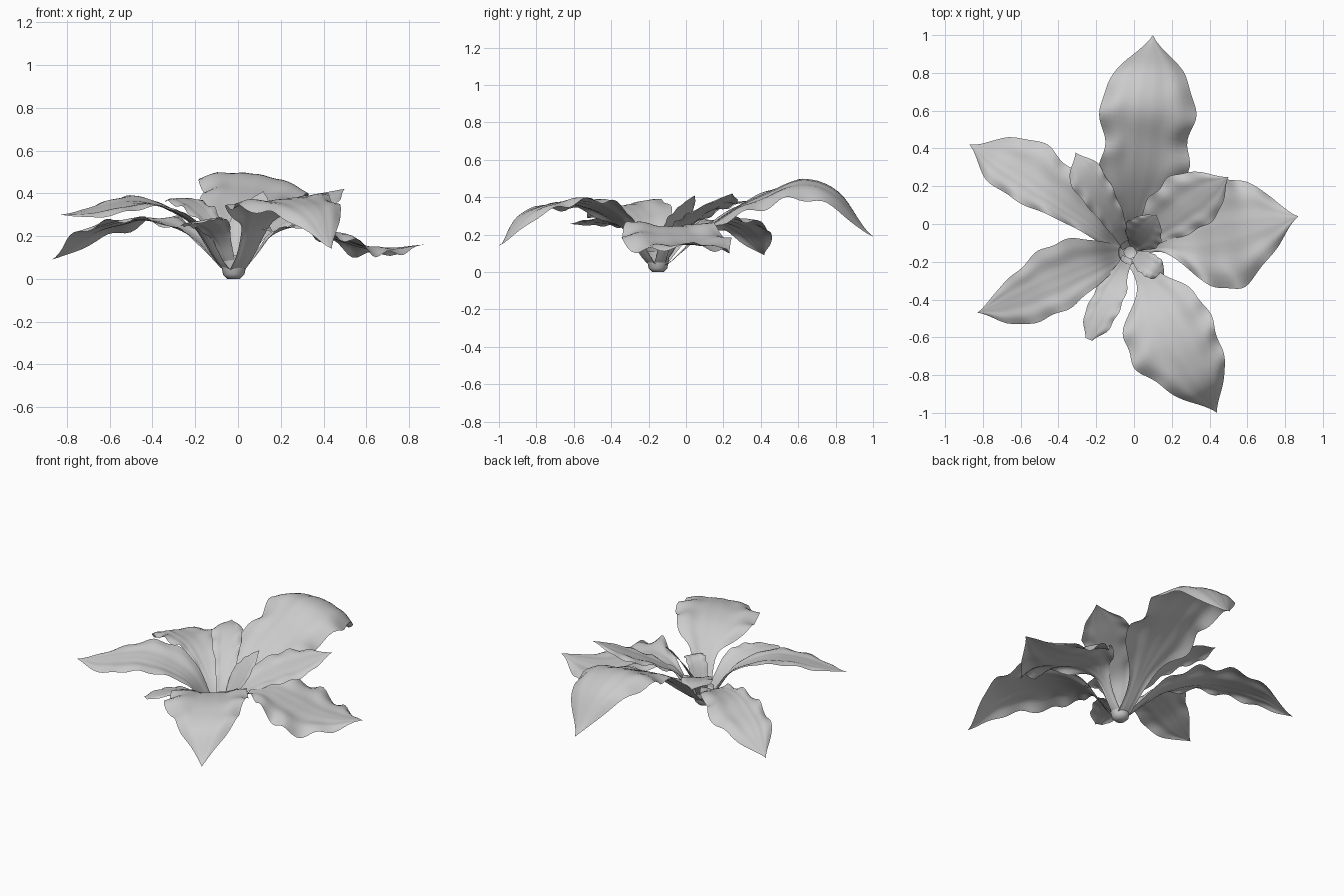
import bpy, bmesh, math
from mathutils import Vector

if "Cube" in bpy.data.objects:
    bpy.data.objects.remove(bpy.data.objects["Cube"])

GREY = (0.6, 0.6, 0.6, 1)
grey = bpy.data.materials.new("petal grey")
grey.use_nodes = True
grey.diffuse_color = GREY
grey.node_tree.nodes["Principled BSDF"].inputs["Base Color"].default_value = GREY

CENTRE = Vector((-.02, -.15))
ROWS, COLS = 40, 18


def sample(values, t):
    """Smooth curve through evenly spaced values."""
    f = t * (len(values) - 1)
    i = min(int(f), len(values) - 2)
    u = f - i
    b, c = values[i], values[i + 1]
    a = values[max(i - 1, 0)]
    d = values[min(i + 2, len(values) - 1)]
    m, n = (c - a) / 2, (d - b) / 2
    return b + m * u + (3 * (c - b) - 2 * m - n) * u ** 2 + (2 * (b - c) + m + n) * u ** 3


def finish(bm, name):
    mesh = bpy.data.meshes.new(name)
    bm.to_mesh(mesh)
    bm.free()
    obj = bpy.data.objects.new(name, mesh)
    bpy.context.collection.objects.link(obj)
    mesh.materials.append(grey)
    for face in mesh.polygons:
        face.use_smooth = True
    return obj


def petal(name, tip, heights, left, right, tilt=0, ruffle=.018, arch=.22):
    """Sheet along a rib; heights and half widths are spaced evenly along it."""
    tip = Vector(tip)
    along = (tip - CENTRE).normalized()
    side = Vector((-along.y, along.x))
    phase = 5 * tip.x + 3 * tip.y
    bm = bmesh.new()
    grid = []
    for i in range(ROWS + 1):
        t = i / ROWS
        rib = CENTRE.lerp(tip, t) + along * .03 * (1 - t)
        fade = math.sin(math.pi * t)
        row = []
        for j in range(COLS + 1):
            v = 2 * j / COLS - 1
            w = max(sample(left if v > 0 else right, t), 0)
            # Wavy rim, lengthwise creases and a cupped base
            wave = math.sin(26 * t + phase + 2 * (v > 0))
            spread = w * v * (1 + .05 * fade * wave)
            z = sample(heights, t) + tilt * v * fade
            z += w * v * v * (.5 * (1 - t) - arch)
            z += ruffle * fade * abs(v) ** 3 * math.sin(33 * t + phase + 3 * v)
            z += .03 * w * math.cos(9 * v) - .06 * w * math.exp(-(6 * v) ** 2)
            p = rib + side * spread
            row.append(bm.verts.new((p.x, p.y, z)))
        grid.append(row)
    for a, b in zip(grid, grid[1:]):
        for j in range(COLS):
            bm.faces.new((a[j], b[j], b[j + 1], a[j + 1]))
    bmesh.ops.remove_doubles(bm, verts=bm.verts, dist=.0005)
    return finish(bm, name)


# Five large outer petals
petal("back_petal", (.1, 1),
      (.03, .2, .34, .43, .5, .43, .19),
      (.04, .08, .2, .2, .24, .16, 0),
      (.04, .08, .24, .25, .26, .19, 0), tilt=.03, arch=.45)
petal("left_petal", (.87, .04),
      (.03, .2, .25, .21, .16, .15, .16),
      (.03, .06, .2, .27, .27, .16, 0),
      (.03, .04, .2, .31, .26, .14, 0), ruffle=.025, arch=.28)
petal("front_petal", (.44, -1),
      (.03, .23, .34, .38, .37, .31, .14),
      (.04, .1, .2, .21, .19, .13, 0),
      (.04, .06, .22, .27, .22, .13, 0), tilt=.02, arch=.3)
petal("front_right_petal", (-.83, -.47),
      (.03, .23, .32, .36, .35, .32, .3),
      (.04, .08, .13, .16, .16, .12, 0),
      (.06, .14, .19, .18, .13, .07, 0), tilt=-.025, ruffle=.006)
petal("back_right_petal", (-.87, .42),
      (.03, .18, .25, .28, .26, .21, .09),
      (.03, .05, .06, .09, .11, .1, 0),
      (.03, .08, .17, .2, .22, .16, 0))

# Smaller inner petals
petal("inner_left_petal", (.5, .25),
      (.05, .19, .26, .31, .35, .39, .42),
      (.03, .1, .16, .18, .18, .11, 0),
      (.03, .05, .09, .12, .13, .09, 0), tilt=.03, ruffle=.008)
petal("inner_right_petal", (-.31, .38),
      (.05, .18, .26, .32, .36, .38, .37),
      (.03, .04, .06, .08, .1, .09, 0),
      (.03, .05, .07, .08, .08, .07, 0), ruffle=.01)
narrow = (.03, .04, .07, .08, .08, .07, .02)
petal("lower_front_petal", (-.24, -.61),
      (.05, .16, .23, .26, .27, .27, .26), narrow, narrow, tilt=.02, ruffle=.006)
small = (.03, .05, .06, .06, .06, .04, 0)
petal("small_front_petal", (.16, -.27),
      (.05, .13, .2, .24, .25, .24, .22), small, small, ruffle=.004)
bud = (.03, .07, .1, .1, .08, .05, 0)
petal("centre_petal", (.12, .05),
      (.08, .16, .23, .29, .34, .38, .41), bud, bud, ruffle=.004)

# Short rounded stem under the petals
bm = bmesh.new()
profile = ((.03, 0), (.05, .02), (.058, .06), (.065, .11))
verts = [bm.verts.new((CENTRE.x + r, CENTRE.y, z)) for r, z in profile]
edges = [bm.edges.new(pair) for pair in zip(verts, verts[1:])]
bmesh.ops.spin(bm, geom=verts + edges, cent=(*CENTRE, 0), axis=(0, 0, 1),
               angle=2 * math.pi, steps=16)
bmesh.ops.remove_doubles(bm, verts=bm.verts, dist=.0005)
rim = [e for e in bm.edges if e.is_boundary and e.verts[0].co.z < .01]
bmesh.ops.contextual_create(bm, geom=rim)
bmesh.ops.recalc_face_normals(bm, faces=bm.faces)
finish(bm, "stem")
